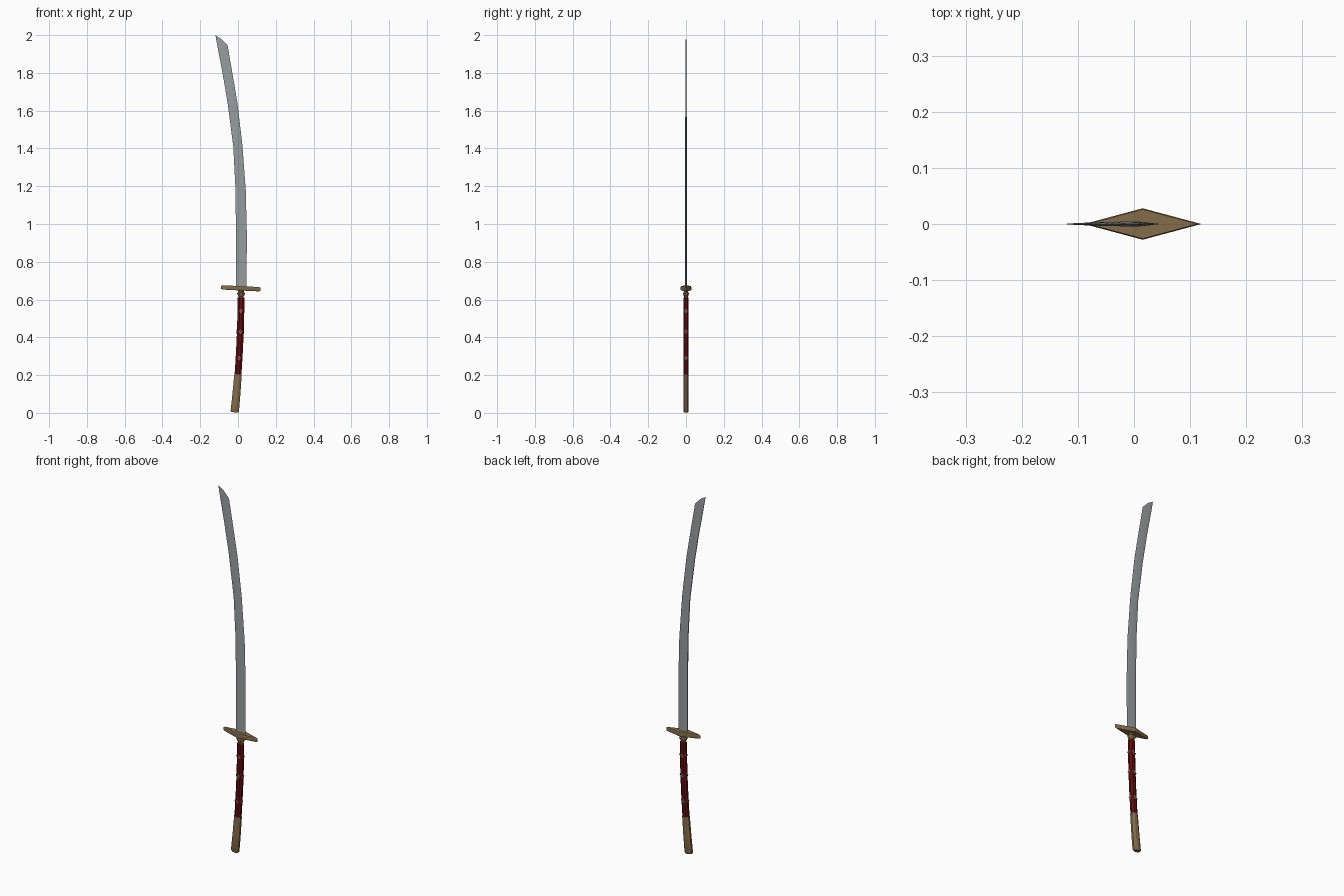
import bpy, bmesh, math
from mathutils import Vector, Matrix

if "Cube" in bpy.data.objects:
    bpy.data.objects.remove(bpy.data.objects["Cube"])


def material(name, rgb):
    m = bpy.data.materials.new(name)
    m.diffuse_color = (*rgb, 1)
    m.use_nodes = True
    m.node_tree.nodes["Principled BSDF"].inputs["Base Color"].default_value = m.diffuse_color
    return m


STEEL = material("steel grey", (0.31, 0.34, 0.35))
BRASS = material("dull brass", (0.24, 0.155, 0.07))
RED = material("dark red wrap", (0.13, 0.004, 0.005))
PALE = material("pale bronze", (0.33, 0.2, 0.13))


def loft(name, rings, mat, smooth=None):
    """Skin a list of equal-length vertex rings and cap both ends."""
    bm = bmesh.new()
    rows = [[bm.verts.new(p) for p in r] for r in rings]
    n = len(rows[0])
    for a, b in zip(rows, rows[1:]):
        for i in range(n):
            j = (i + 1) % n
            bm.faces.new((a[i], a[j], b[j], b[i]))
    bm.faces.new(rows[0])
    bm.faces.new(rows[-1])
    bmesh.ops.remove_doubles(bm, verts=bm.verts, dist=1e-5)
    bmesh.ops.recalc_face_normals(bm, faces=bm.faces)
    me = bpy.data.meshes.new(name)
    bm.to_mesh(me)
    bm.free()
    me.materials.append(mat)
    ob = bpy.data.objects.new(name, me)
    bpy.context.collection.objects.link(ob)
    if smooth:
        bpy.context.view_layer.objects.active = ob
        ob.select_set(True)
        bpy.ops.object.shade_smooth_by_angle(angle=math.radians(smooth))
        ob.select_set(False)
    return ob


def ring(cx, cz, hx, hy, tilt, n=8):
    """Oval section across the grip; tilt lowers its right side."""
    out = []
    for i in range(n):
        a = 2 * math.pi * (i + 0.5 * (n == 8)) / n
        k = 1 / math.cos(math.pi / 8) if n == 8 else 1
        dx = math.cos(a) * hx * k
        out.append((cx + dx, math.sin(a) * hy * k, cz - dx * tilt))
    return out


# Blade: spine on the left, cutting edge on the right, (xl, zl, xr, zr, thickness)
blade_stations = [
    (-0.010, 0.655, 0.045, 0.655, 1.0), (-0.011, 0.94, 0.047, 0.94, 1.0),
    (-0.013, 1.18, 0.041, 1.18, 1.0), (-0.025, 1.41, 0.023, 1.42, 0.95),
    (-0.055, 1.64, -0.003, 1.64, 0.85), (-0.082, 1.80, -0.030, 1.80, 0.7),
    (-0.107, 1.93, -0.055, 1.945, 0.5), (-0.114, 1.968, -0.086, 1.978, 0.35),
    (-0.1195, 1.998, -0.1185, 1.999, 0.1),
]
rings = []
for xl, zl, xr, zr, t in blade_stations:
    L, R = Vector((xl, 0, zl)), Vector((xr, 0, zr))
    M = L.lerp(R, 0.35)
    s, r = Vector((0, 0.0025 * t, 0)), Vector((0, 0.0045 * t, 0))
    rings.append([L - s, M - r, R, M + r, L + s])
loft("blade", rings, STEEL, 30)

# Guard: slim tilted lozenge with a bevelled rim
loft("guard", [ring(0.0155, z, 0.1045 * k, 0.028 * k, 0.05, 4)
               for z, k in ((0.648, 0.93), (0.652, 1), (0.667, 1), (0.671, 0.93))], BRASS)

# Collar: turned neck between guard and grip
loft("collar", [ring(0.016, z, h, h * 0.75, 0.05) for z, h in
                ((0.605, 0.014), (0.617, 0.013), (0.624, 0.019), (0.634, 0.021),
                 (0.640, 0.014), (0.650, 0.018))], BRASS)


# Gently curved centre line of the grip
def centre(z):
    return -0.018 + 0.105 * z - 0.08 * z * z


def slope(z):
    return 0.105 - 0.16 * z


loft("grip", [ring(centre(z), z, 0.018, 0.0135, slope(z))
              for z in (0.2, 0.3, 0.4, 0.5, 0.61)], RED, 30)
loft("pommel_sleeve", [ring(centre(z), z, h, hy, slope(z)) for z, h, hy in
                       ((0.003, 0.018, 0.011), (0.009, 0.022, 0.0135),
                        (0.1, 0.021, 0.0135), (0.204, 0.0195, 0.0142))], BRASS, 30)

# Small open diamond ornaments on the four sides of the grip
outline = [(0.011, 0), (0, 0.012), (-0.011, 0), (0, -0.012)]
for z in (0.29, 0.43, 0.54):
    for side, d in (("front", 0.0145), ("right", 0.019), ("back", 0.0145), ("left", 0.019)):
        rot = Matrix.Rotation(math.pi / 2 * ("front", "right", "back", "left").index(side), 3, 'Z')
        at = Vector((centre(z), 0, z))
        bm = bmesh.new()
        o, i, b = [[bm.verts.new(at + rot @ Vector((x * k, -dist, h * k))) for x, h in outline]
                   for k, dist in ((1, d), (0.45, d), (1, d - 0.003))]
        for k in range(4):
            j = (k + 1) % 4
            bm.faces.new((o[k], o[j], i[j], i[k]))
            bm.faces.new((o[k], b[k], b[j], o[j]))
        bmesh.ops.recalc_face_normals(bm, faces=bm.faces)
        me = bpy.data.meshes.new("ornament")
        bm.to_mesh(me)
        bm.free()
        me.materials.append(PALE)
        bpy.context.collection.objects.link(bpy.data.objects.new("grip_ornament_" + side, me))
